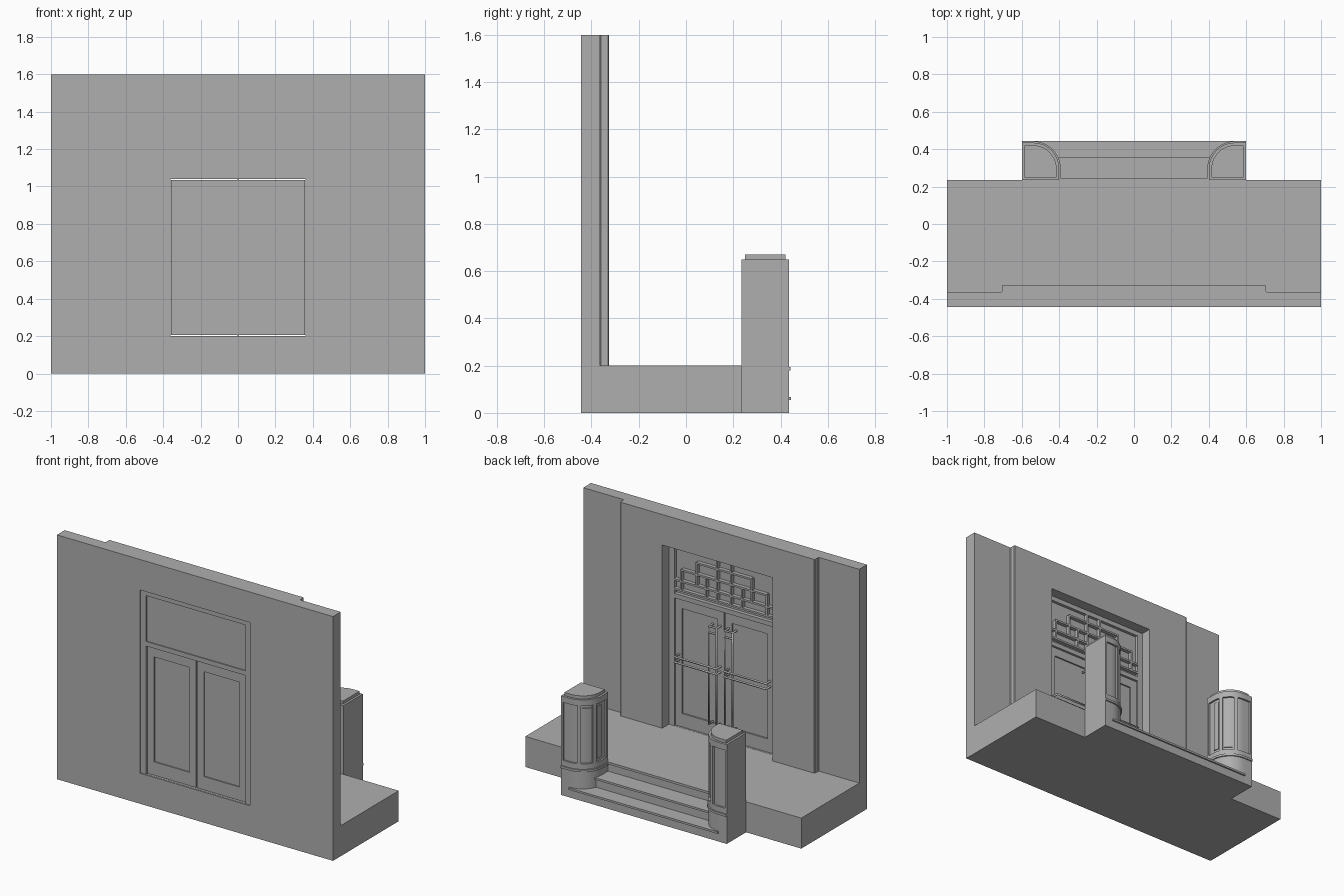
import bpy, bmesh
from math import sin, cos, radians
from mathutils import Vector

cube = bpy.data.objects.get("Cube")
if cube:
    bpy.data.objects.remove(cube, do_unlink=True)

GREY = (0.43, 0.43, 0.43, 1)
stone = bpy.data.materials.new("plain grey")
stone.use_nodes = True
stone.diffuse_color = GREY
stone.node_tree.nodes["Principled BSDF"].inputs["Base Color"].default_value = GREY


def finish(name, bm):
    bmesh.ops.recalc_face_normals(bm, faces=bm.faces)
    mesh = bpy.data.meshes.new(name)
    bm.to_mesh(mesh)
    bm.free()
    mesh.materials.append(stone)
    ob = bpy.data.objects.new(name, mesh)
    bpy.context.collection.objects.link(ob)
    return ob


def prism(name, outline, z0, z1):
    """Extrude a plan outline between two heights."""
    bm = bmesh.new()
    face = bm.faces.new([bm.verts.new((x, y, z0)) for x, y in outline])
    out = bmesh.ops.extrude_face_region(bm, geom=[face])
    top = [v for v in out["geom"] if isinstance(v, bmesh.types.BMVert)]
    bmesh.ops.translate(bm, verts=top, vec=(0, 0, z1 - z0))
    return finish(name, bm)


def box(name, x0, x1, y0, y1, z0, z1):
    return prism(name, [(x0, y0), (x1, y0), (x1, y1), (x0, y1)], z0, z1)


def frame(name, x0, x1, y0, y1, z0, z1, side, bottom, top):
    """Rectangular frame built as a plate with one hole."""
    bm = bmesh.new()
    outer = [(x0, z0), (x1, z0), (x1, z1), (x0, z1)]
    inner = [(x0 + side, z0 + bottom), (x1 - side, z0 + bottom),
             (x1 - side, z1 - top), (x0 + side, z1 - top)]
    o = [bm.verts.new((x, y0, z)) for x, z in outer]
    i = [bm.verts.new((x, y0, z)) for x, z in inner]
    faces = [bm.faces.new((o[k], o[(k + 1) % 4], i[(k + 1) % 4], i[k])) for k in range(4)]
    out = bmesh.ops.extrude_face_region(bm, geom=faces)
    moved = [v for v in out["geom"] if isinstance(v, bmesh.types.BMVert)]
    bmesh.ops.translate(bm, verts=moved, vec=(0, y1 - y0, 0))
    return finish(name, bm)


def rod(name, points, radius):
    """Round bar following a path."""
    curve = bpy.data.curves.new(name, "CURVE")
    curve.dimensions = "3D"
    curve.bevel_depth = radius
    curve.bevel_resolution = 2
    curve.use_fill_caps = True
    line = curve.splines.new("POLY")
    line.points.add(len(points) - 1)
    for p, co in zip(line.points, points):
        p.co = (*co, 1)
    curve.materials.append(stone)
    ob = bpy.data.objects.new(name, curve)
    bpy.context.collection.objects.link(ob)
    return ob


# Wall with a thicker middle bay and a door opening
half = [(0.7, -0.325), (0.705, -0.33), (0.705, -0.36), (0.71, -0.365), (1, -0.365), (1, -0.445)]
wall = prism("wall", half + [(-x, y) for x, y in reversed(half)], 0, 1.6)
cutter = box("door_cutter", -0.4, 0.4, -0.6, 0, 0.2, 1.4)
cutter.hide_render = True
mod = wall.modifiers.new("opening", "BOOLEAN")
mod.object = cutter
mod.operation = "DIFFERENCE"
mod.solver = "EXACT"
bpy.context.view_layer.update()
cut_mesh = bpy.data.meshes.new_from_object(wall.evaluated_get(bpy.context.evaluated_depsgraph_get()))
wall.modifiers.clear()
wall.data = cut_mesh
bpy.data.objects.remove(cutter, do_unlink=True)

# Landing and two steps with thin nosings
box("landing", -1, 1, -0.365, 0.235, 0, 0.2)
box("landing_nosing", -0.41, 0.41, 0.235, 0.247, 0.185, 0.2)
for k, (name, y, z, w) in enumerate((("lower_step", 0.435, 0.067, 0.54), ("upper_step", 0.345, 0.133, 0.45))):
    box(name, -w, w, 0.235, y, 0, z)
    box(name + "_nosing", -w, w, y, y + 0.01, z - 0.013, z)

# Door surround and transom
frame("door_frame", -0.4, 0.4, -0.437, -0.395, 0.2, 1.4, 0.04, 0.001, 0.03)
box("transom_rail", -0.36, 0.36, -0.437, -0.39, 1.04, 1.07)
box("transom_panel", -0.36, 0.36, -0.43, -0.415, 1.07, 1.37)

# Transom grille: stepped bars
BY0, BY1, T = -0.415, -0.39, 0.006
for n, (x0, x1, z) in enumerate(((-0.2, 0.2, 1.31), (-0.31, 0.31, 1.235), (-0.36, 0.36, 1.16),
                                 (-0.36, 0.36, 1.10))):
    box("grille_bar_%d" % n, x0, x1, BY0, BY1, z - T, z + T)
for s, tag in ((1, "left"), (-1, "right")):
    for n, (x, z0, z1) in enumerate(((0.05, 1.1, 1.37), (0.2, 1.16, 1.31), (0.31, 1.1, 1.235),
                                     (0.13, 1.1, 1.235))):
        box("grille_upright_%s_%d" % (tag, n), s * x - T, s * x + T, BY0, BY1, z0, z1)

    # Door leaf with recessed panel
    a, b = sorted((s * 0.004, s * 0.357))
    frame("door_leaf_" + tag, a, b, -0.428, -0.4, 0.205, 1.036, 0.048, 0.087, 0.057)
    box("door_panel_" + tag, a + 0.04, b - 0.04, -0.42, -0.41, 0.28, 0.99)

    # Paired pull bars on the inner stile and paired push bars across the leaf
    for n, x in enumerate((0.03, 0.085)):
        rod("pull_bar_%s_%d" % (tag, n),
            [(s * x, -0.4, 0.3), (s * x, -0.36, 0.3), (s * x, -0.36, 0.94), (s * x, -0.4, 0.94)], 0.007)
    for n, z in enumerate((0.9, 0.94)):
        rod("pull_link_%s_%d" % (tag, n), [(s * 0.03, -0.36, z), (s * 0.085, -0.36, z)], 0.006)
    for n, z in enumerate((0.64, 0.675)):
        rod("push_bar_%s_%d" % (tag, n),
            [(s * 0.03, -0.4, z), (s * 0.03, -0.355, z), (s * 0.33, -0.355, z), (s * 0.33, -0.4, z)], 0.007)
box("door_meeting_strip", -0.004, 0.004, -0.42, -0.41, 0.2, 1.04)


# Pillars: square plan with one rounded inner corner
def arc(r, t0=0, t1=90, steps=12):
    angles = [radians(t0 + (t1 - t0) * k / steps) for k in range(steps + 1)]
    return [(0.54 - r * sin(t), 0.295 + r * cos(t)) for t in angles]


def plan(inset):
    """Pillar outline with all its sides moved inward."""
    return ([(0.6 - inset, 0.235 + inset), (0.6 - inset, 0.435 - inset)]
            + arc(0.14 - inset) + [(0.4 + inset, 0.235 + inset)])


def curved_plan(inset):
    """Pillar outline with only the front and inner sides moved."""
    return [(0.6, 0.235), (0.6, 0.435 - inset)] + arc(0.14 - inset) + [(0.4 + inset, 0.235)]


def mirrored(outline, s):
    return [(s * x, y) for x, y in outline]


for s, tag in ((1, "left"), (-1, "right")):
    parts = [
        ("pillar_base", curved_plan(0), 0, 0.23),
        ("pillar_ring", curved_plan(-0.008), 0.18, 0.195),
        ("pillar_core", curved_plan(0.012), 0.23, 0.61),
        ("pillar_head", curved_plan(0), 0.61, 0.65),
        ("pillar_cap", plan(0.014), 0.65, 0.67),
        ("pillar_outer_stile", [(0.6, 0.42), (0.6, 0.435), (0.588, 0.435), (0.588, 0.42)], 0.23, 0.61),
        ("pillar_inner_stile", [(0.4, 0.235), (0.4, 0.25), (0.415, 0.25), (0.415, 0.235)], 0.23, 0.61),
    ]
    for n, t in enumerate((20, 60)):
        parts.append(("pillar_stile_%d" % n,
                      arc(0.14, t, t + 10, 3) + arc(0.12, t + 10, t, 3), 0.23, 0.61))
    # Raised fields inside the panels
    for n, (t0, t1) in enumerate(((33, 57), (73, 90))):
        parts.append(("pillar_field_%d" % n,
                      arc(0.134, t0, t1, 6) + arc(0.12, t1, t0, 6), 0.25, 0.59))
    for name, outline, z0, z1 in parts:
        ob = prism(name + "_" + tag, mirrored(outline, s), z0, z1)
        bpy.ops.object.select_all(action="DESELECT")
        ob.select_set(True)
        bpy.context.view_layer.objects.active = ob
        bpy.ops.object.shade_smooth_by_angle(angle=radians(30))
